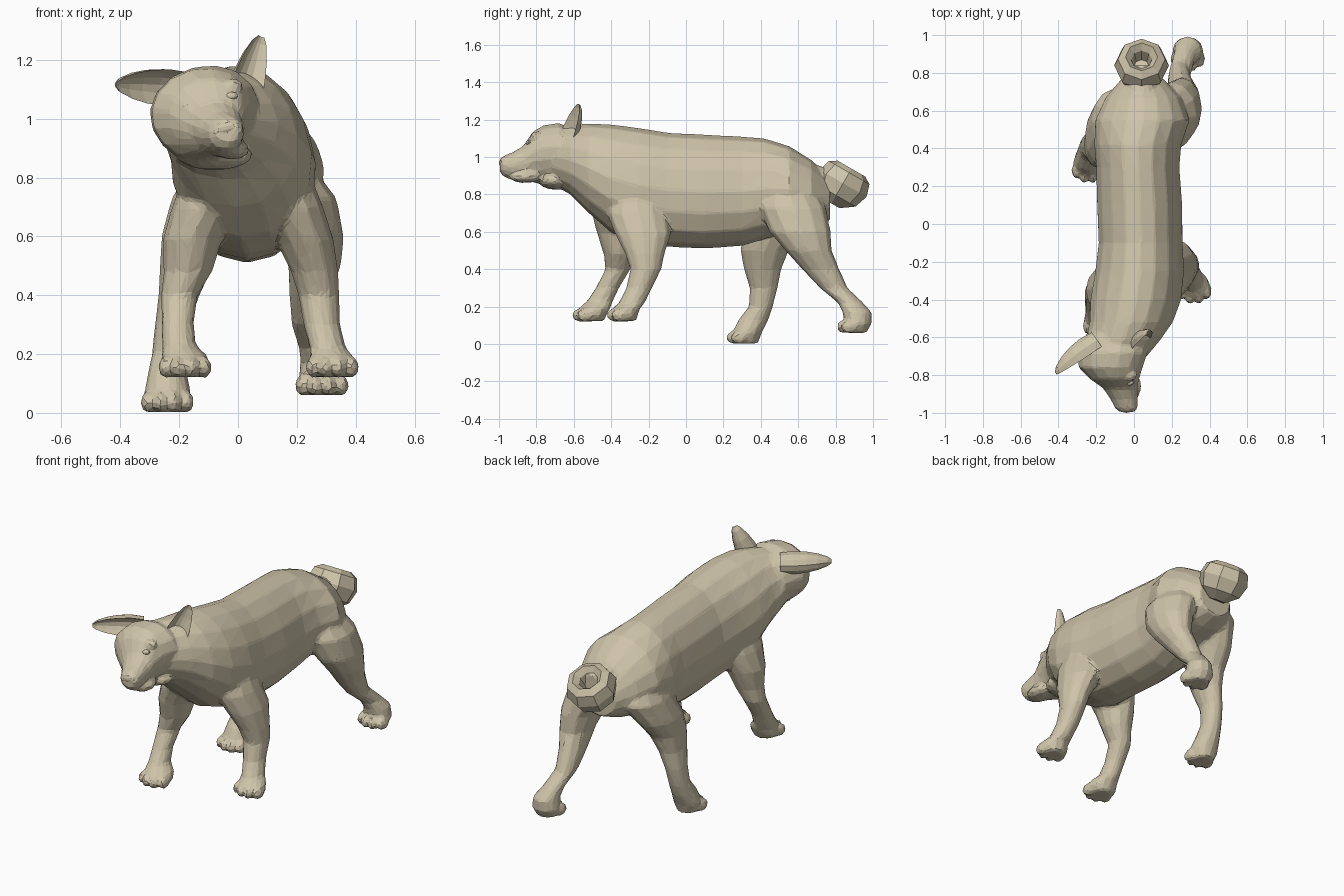
import bpy, bmesh
from math import sin, cos, pi, radians
from mathutils import Vector, Matrix

fur = bpy.data.materials.new("fur")
fur.diffuse_color = (.62, .55, .40, 1)


def finish(name, bm):
    bmesh.ops.recalc_face_normals(bm, faces=bm.faces)
    me = bpy.data.meshes.new(name)
    bm.to_mesh(me)
    bm.free()
    me.materials.append(fur)
    ob = bpy.data.objects.new(name, me)
    bpy.context.collection.objects.link(ob)
    return ob


def skin(bm, loops):
    """Bridge successive closed loops of points and cap both ends."""
    rows = [[bm.verts.new(p) for p in loop] for loop in loops]
    n = len(rows[0])
    for a, b in zip(rows, rows[1:]):
        for i in range(n):
            j = (i + 1) % n
            bm.faces.new((a[i], a[j], b[j], b[i]))
    bm.faces.new(rows[0])
    bm.faces.new(rows[-1])


def oval(c, u, v, n=16, egg=0.0):
    pts = []
    for i in range(n):
        a = 2 * pi * i / n
        pts.append(Vector(c) + u * cos(a) * (1 - egg * sin(a)) + v * sin(a))
    return pts


def upright_loft(bm, rings, roll=0.0, egg=0.0):
    """Rings (x, y, z, half width, half height) facing along y."""
    r = radians(roll)
    u, v = Vector((cos(r), 0, sin(r))), Vector((-sin(r), 0, cos(r)))
    skin(bm, [oval((x, y, z), u * w, v * h, 16, egg) for x, y, z, w, h in rings])


def ellipsoid(bm, c, size, seg=12, roll=0):
    bmesh.ops.create_uvsphere(
        bm, u_segments=seg, v_segments=seg // 2 + 2, radius=1,
        matrix=Matrix.Translation(c) @ Matrix.Rotation(-radians(roll), 4, 'Y') @ Matrix.Diagonal((*size, 1)))


def leg(bm, rings):
    """Rings (x, y, z, half x, half y) stacked downward, then four toes."""
    skin(bm, [oval((x, y, z), Vector((a, 0, 0)), Vector((0, b, 0)), 12)
              for x, y, z, a, b in rings])
    x, y, z = rings[-1][:3]
    for dx, dy in ((-.066, -.035), (-.023, -.06), (.023, -.06), (.066, -.035)):
        ellipsoid(bm, (x + dx, y + dy, z + .033), (.025, .045, .036))


body = bmesh.new()

# torso and neck: (x, y, top z, bottom z, half width)
torso = [(-.10, -.72, 1.14, .86, .15), (-.06, -.62, 1.17, .80, .195),
         (-.015, -.52, 1.18, .70, .22), (.01, -.40, 1.175, .595, .24),
         (.03, -.25, 1.155, .54, .235), (.035, -.10, 1.13, .52, .222),
         (.03, .10, 1.12, .51, .225), (.02, .30, 1.11, .525, .22),
         (.02, .42, 1.10, .56, .23), (.045, .55, 1.06, .60, .25),
         (.05, .67, .985, .62, .20), (.045, .77, .88, .66, .11)]
upright_loft(body, [(x, y, (t + b) / 2, w, (t - b) / 2) for x, y, t, b, w in torso], 0, .1)

# head, turned and tilted
upright_loft(body, [(-.10, -.58, 1.0, .15, .14), (-.11, -.68, 1.01, .187, .17),
                    (-.12, -.76, 1.01, .17, .16), (-.10, -.82, 1.0, .13, .136),
                    (-.07, -.87, .965, .09, .095), (-.05, -.93, .95, .072, .074),
                    (-.04, -.975, .95, .06, .056), (-.035, -.995, .955, .038, .035)], 14, -.1)
# chin, brows, and fur ruff under the ear and jaw
ellipsoid(body, (-.02, -.86, .895), (.06, .085, .034))
ellipsoid(body, (-.17, -.80, 1.08), (.05, .035, .03), 12, 14)
ellipsoid(body, (-.03, -.80, 1.105), (.05, .035, .03), 12, 14)
ellipsoid(body, (.04, -.61, .98), (.035, .055, .125))
ellipsoid(body, (-.08, -.70, .875), (.13, .09, .05))

# legs in a walking pose
front_a = [(.12, -.27, .92, .08, .11), (.175, -.26, .70, .115, .165),
           (.225, -.23, .59, .10, .15), (.26, -.22, .48, .08, .105),
           (.275, -.215, .40, .07, .083), (.285, -.25, .30, .062, .07),
           (.305, -.29, .22, .062, .07), (.32, -.32, .19, .077, .075),
           (.32, -.325, .15, .082, .065), (.32, -.32, .122, .06, .055)]
front_b = [(-.06, -.33, .92, .08, .11), (-.115, -.34, .70, .11, .165),
           (-.155, -.35, .59, .10, .125), (-.17, -.355, .48, .083, .085),
           (-.20, -.365, .40, .063, .067), (-.205, -.42, .30, .055, .063),
           (-.20, -.46, .23, .058, .07), (-.18, -.49, .19, .08, .085),
           (-.18, -.505, .15, .085, .08), (-.18, -.505, .122, .06, .065)]
hind_a = [(.11, .53, .93, .07, .10), (.20, .57, .73, .135, .18),
          (.25, .61, .60, .11, .165), (.26, .655, .50, .09, .125),
          (.245, .72, .40, .07, .10), (.24, .79, .30, .058, .075),
          (.265, .88, .22, .058, .068), (.285, .915, .17, .072, .078),
          (.285, .92, .11, .082, .072), (.285, .91, .06, .06, .055)]
hind_b = [(-.03, .55, .93, .07, .10), (-.10, .54, .73, .125, .18),
          (-.155, .47, .60, .105, .165), (-.175, .42, .50, .09, .13),
          (-.20, .41, .40, .07, .10), (-.225, .415, .30, .058, .075),
          (-.235, .40, .20, .058, .065), (-.24, .36, .13, .067, .08),
          (-.24, .325, .06, .082, .08), (-.24, .32, .003, .06, .065)]
for rings in (front_a, front_b, hind_a, hind_b):
    leg(body, rings)

# tail root
upright_loft(body, [(.04, .64, .89, .09, .09), (.04, .74, .88, .075, .065),
                    (.04, .84, .87, .08, .07)])

# fuse the flesh into one faceted skin
ob = finish("dog_body", body)
m = ob.modifiers.new("fuse", 'REMESH')
m.mode = 'VOXEL'
m.voxel_size = .011
m = ob.modifiers.new("soften", 'SMOOTH')
m.factor, m.iterations = .5, 4
m = ob.modifiers.new("facets", 'DECIMATE')
m.ratio = .05

# curled tail: a blocky ball with a hollow in its upper side
tail = bmesh.new()
axis = Vector((0, .5, .866))
u, v = Vector((1, 0, 0)), Vector((0, .866, -.5))
skin(tail, [oval(Vector((.04, .84, .86)) + axis * t, u * r, v * r, 8)
            for t, r in ((-.125, .05), (-.075, .12), (.0, .145), (.065, .125),
                         (.09, .085), (.06, .055), (-.01, .04))])
finish("curled_tail", tail)


def ear(name, base, tip, facing, width, depth):
    """Cupped ear: crescent sections shrinking from base to tip."""
    base, tip = Vector(base), Vector(tip)
    ax = (tip - base).normalized()
    f = Vector(facing)
    f = (f - ax * f.dot(ax)).normalized()
    side = ax.cross(f)
    loops = []
    for t, s in ((-.35, 1), (0, 1.1), (.35, 1), (.65, .78), (.9, .46), (1, .2)):
        c = base.lerp(tip, t)
        back = [c + side * width * s * cos(pi * i / 6) - f * depth * s * sin(pi * i / 6)
                for i in range(7)]
        inner = [c + side * width * .82 * s * cos(pi * i / 6) - f * depth * .55 * s * sin(pi * i / 6)
                 for i in range(5, 0, -1)]
        loops.append(back + inner)
    bm = bmesh.new()
    skin(bm, loops)
    finish(name, bm)


ear("ear_lowered", (-.24, -.68, 1.105), (-.41, -.795, 1.115), (.5, -.8, -.2), .058, .08)
ear("ear_raised", (.025, -.65, 1.08), (.08, -.575, 1.28), (.5, -.85, 0), .06, .06)

# eyes, nose and nostrils
for name, c, size in (("eye_a", (-.17, -.832, 1.045), (.026, .018, .015)),
                      ("eye_b", (-.025, -.838, 1.075), (.026, .018, .015)),
                      ("nose", (-.04, -.975, .968), (.046, .025, .026)),
                      ("nostril_a", (-.072, -.982, .955), (.014, .012, .012)),
                      ("nostril_b", (-.008, -.982, .972), (.014, .012, .012))):
    bm = bmesh.new()
    ellipsoid(bm, c, size, 10, 14)
    finish(name, bm)
